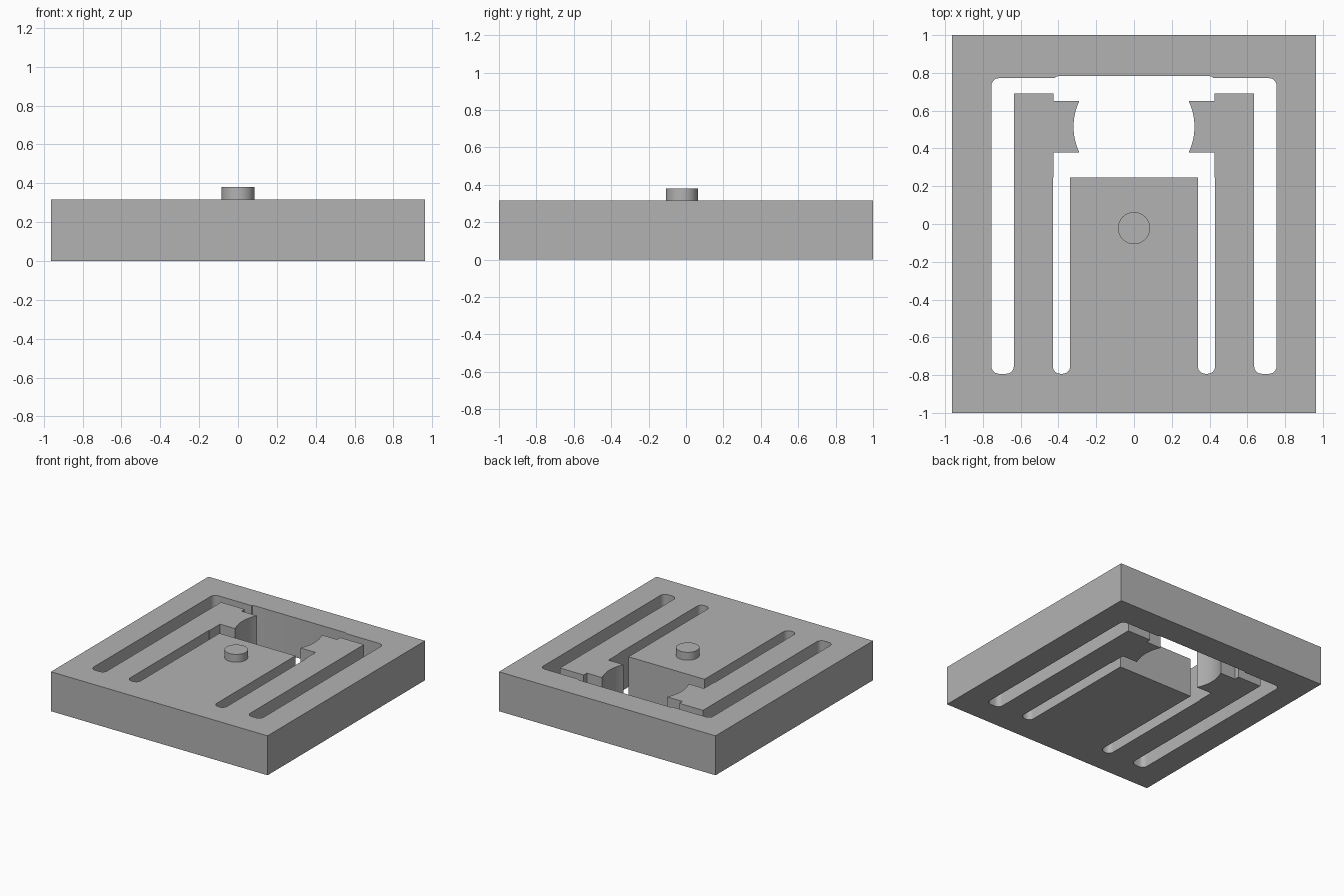
import bpy, bmesh
from math import sin, cos, radians

cube = bpy.data.objects.get("Cube")
if cube:
    bpy.data.objects.remove(cube, do_unlink=True)

HALF_W, HALF_L, THICK = 0.963, 1.0, 0.317
PEG_R, PEG_TOP, PEG_Y = 0.085, 0.38, -0.022

grey = bpy.data.materials.new("plain grey")
grey.use_nodes = True
colour = (0.45, 0.45, 0.45, 1)
grey.diffuse_color = colour
grey.node_tree.nodes["Principled BSDF"].inputs["Base Color"].default_value = colour


def arc(cx, cy, r, start, end, steps=6):
    """Points along an arc, angles in degrees."""
    angles = [radians(start + (end - start) * i / steps) for i in range(steps + 1)]
    return [(cx + r * cos(a), cy + r * sin(a)) for a in angles]


def slot_end(inner, outer, y, r=0.04):
    """Rounded blind end of a slot, walked from its outer to its inner side."""
    return (arc(outer - r, y + r, r, 0, -90)
            + arc(inner + r, y + r, r, -90, -180))


def finish(obj):
    obj.data.materials.append(grey)
    bpy.ops.object.select_all(action='DESELECT')
    obj.select_set(True)
    bpy.context.view_layer.objects.active = obj
    bpy.ops.object.shade_smooth_by_angle(angle=radians(30))


# Half outline of the plate: frame, spring arm with clip jaw, centre tongue
outline = [(0, -HALF_L), (HALF_W, -HALF_L), (HALF_W, HALF_L), (0, HALF_L)]
outline += [(0, 0.783), (0.40, 0.783), (0.415, 0.779), (0.42, 0.772)]
outline += arc(0.715, 0.732, 0.04, 90, 0)
outline += slot_end(0.636, 0.755, -0.793)
outline += [(0.636, 0.692), (0.425, 0.692), (0.425, 0.652)]
outline += arc(0, 0.515, 0.32, 25.3, -25.3, 12)
outline += [(0.425, 0.379), (0.425, 0.247), (0.43, 0.247)]
outline += slot_end(0.338, 0.43, -0.793)
outline += [(0.338, 0.247), (0, 0.247)]

bm = bmesh.new()
base = bm.faces.new([bm.verts.new((x, y, 0)) for x, y in outline])
top = bmesh.ops.extrude_face_region(bm, geom=[base], use_keep_orig=True)["geom"]
bmesh.ops.translate(bm, vec=(0, 0, THICK),
                    verts=[v for v in top if isinstance(v, bmesh.types.BMVert)])
bmesh.ops.recalc_face_normals(bm, faces=bm.faces)
# Open the centre seam so the mirrored halves join
seam = [f for f in bm.faces if all(abs(v.co.x) < 1e-5 for v in f.verts)]
bmesh.ops.delete(bm, geom=seam, context='FACES')
mesh = bpy.data.meshes.new("slotted_plate")
bm.to_mesh(mesh)
bm.free()
plate = bpy.data.objects.new("slotted_plate", mesh)
bpy.context.collection.objects.link(plate)
finish(plate)
mirror = plate.modifiers.new("mirror", 'MIRROR')
mirror.use_clip = True

# Round peg on the centre tongue
PEG_BASE = THICK - 0.01
bpy.ops.mesh.primitive_cylinder_add(vertices=48, radius=PEG_R, depth=PEG_TOP - PEG_BASE,
                                    location=(0, PEG_Y, (PEG_TOP + PEG_BASE) / 2))
peg = bpy.context.object
peg.name = "round_peg"
finish(peg)
